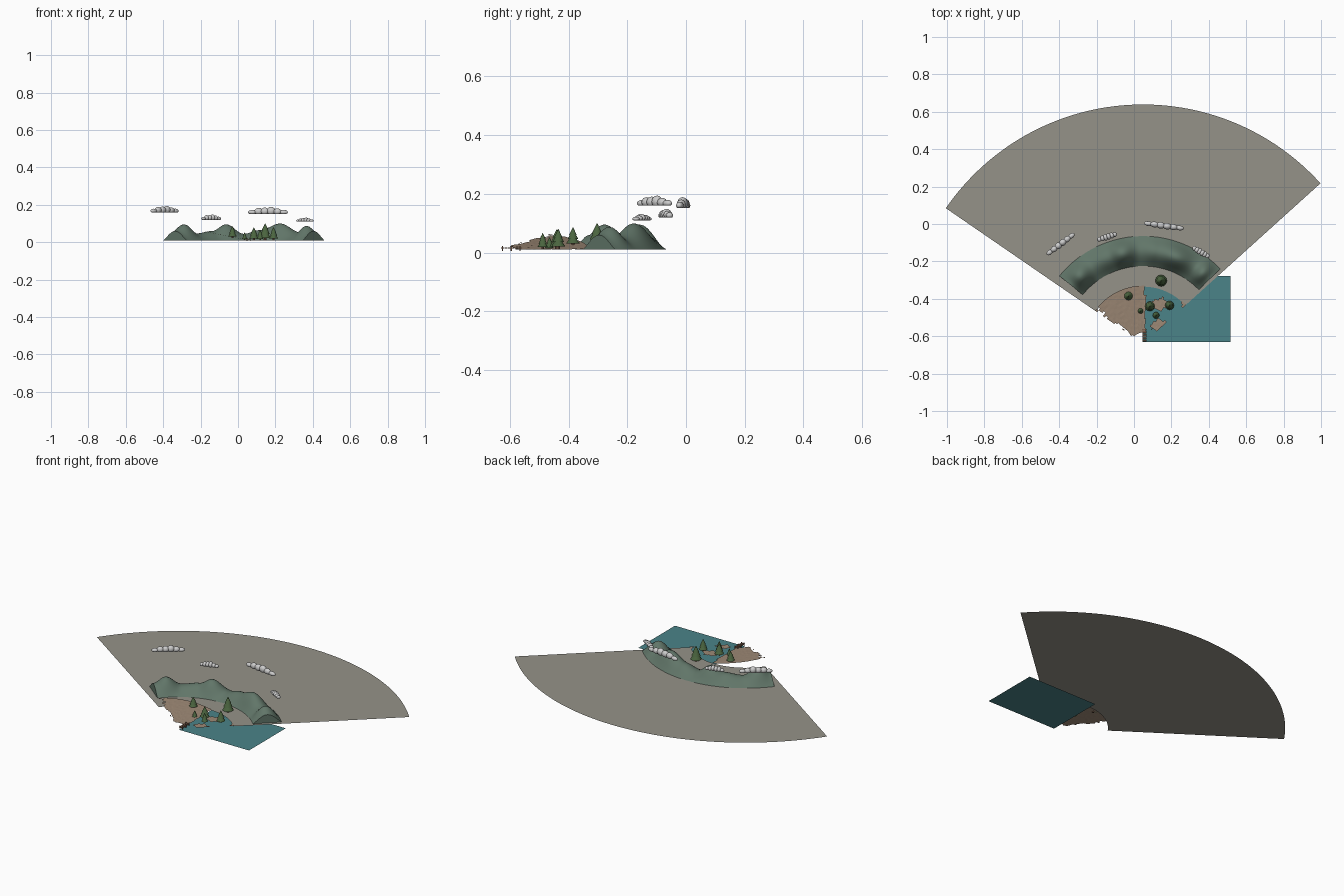
import bpy, bmesh, math, random
from mathutils import Matrix, Vector

if "Cube" in bpy.data.objects:
    bpy.data.objects.remove(bpy.data.objects["Cube"])
random.seed(4)

CX, CY = 0.048, -0.64          # shared centre of the fan layout
A0, A1 = 145.5, 42.1           # left and right edges of the fan, degrees

def material(name, rgb):
    m = bpy.data.materials.new(name)
    m.diffuse_color = (*rgb, 1)
    m.use_nodes = True
    m.node_tree.nodes["Principled BSDF"].inputs["Base Color"].default_value = m.diffuse_color
    return m

GROUND = material("ground_grey", (0.30, 0.29, 0.25))
WATER = material("water_teal", (0.07, 0.23, 0.25))
SAND = material("sand_tan", (0.34, 0.25, 0.18))
HILL = material("hill_green", (0.12, 0.18, 0.14))
LEAF = material("leaf_green", (0.07, 0.13, 0.05))
WOOD = material("wood_brown", (0.20, 0.11, 0.07))
CLOUD = material("cloud_white", (0.75, 0.75, 0.75))

def finish(bm, name, mat, smooth=False):
    me = bpy.data.meshes.new(name)
    bm.to_mesh(me)
    bm.free()
    me.materials.append(mat)
    for p in me.polygons:
        p.use_smooth = smooth
    ob = bpy.data.objects.new(name, me)
    bpy.context.collection.objects.link(ob)
    if smooth:
        bpy.ops.object.select_all(action='DESELECT')
        ob.select_set(True)
        bpy.context.view_layer.objects.active = ob
        bpy.ops.object.shade_smooth_by_angle(angle=math.radians(50))
    return ob

def polar(r, deg, z):
    a = math.radians(deg)
    return (CX + r * math.cos(a), CY + r * math.sin(a), z)

def sector(name, mat, radii, a0, a1, n, height, keep=lambda x, y, i, j: True,
           smooth=False, caps=False):
    """Grid in polar coordinates; height(angle, t) gives z."""
    bm = bmesh.new()
    rows, m = [], len(radii) - 1
    for i in range(n + 1):
        a = a0 + (a1 - a0) * i / n
        row = []
        for j, r in enumerate(radii):
            x, y, _ = polar(r, a, 0)
            row.append(bm.verts.new((x, y, height(a, j / m, x))))
        rows.append(row)
    for i in range(n):
        for j in range(m):
            q = (rows[i][j], rows[i + 1][j], rows[i + 1][j + 1], rows[i][j + 1])
            c = sum((v.co for v in q), Vector()) / 4
            if keep(c.x, c.y, i, j):
                bm.faces.new(q[::-1] if a1 > a0 else q).normal_flip()
    if caps:
        bm.faces.new(rows[0])
        bm.faces.new(rows[-1][::-1])
        for i in range(n):
            bm.faces.new((rows[i][0], rows[i][m], rows[i + 1][m], rows[i + 1][0]))
        bmesh.ops.recalc_face_normals(bm, faces=bm.faces)
    else:
        for f in bm.faces:
            f.normal_update()
            if f.normal.z < 0:
                f.normal_flip()
    bmesh.ops.delete(bm, geom=[v for v in bm.verts if not v.link_faces], context='VERTS')
    return finish(bm, name, mat, smooth)

# Flat fan of distant ground
sector("ground_fan", GROUND, [0.305, 0.6, 0.95, 1.279], A0, A1, 64, lambda a, t, x: 0.008)

# Flat water sheet
bm = bmesh.new()
bm.faces.new([bm.verts.new(p) for p in
              ((0.045, -0.63, 0), (0.515, -0.63, 0), (0.515, -0.278, 0), (0.045, -0.278, 0))])
finish(bm, "water", WATER)

# Beach, rising to the left and breaking up into patches over the water
def beach_z(a, t, x):
    return 0.011 + max(0.0, 0.05 - x) * 0.2 + random.uniform(0, 0.001)

def beach_keep(x, y, i, j):
    if i < 2:
        return random.random() > 0.5
    if x < 0.06:
        return True
    wave = math.sin(38 * x + 9) + math.sin(55 * y)
    return x < 0.27 and wave + random.uniform(-0.3, 0.3) > 0.75

sector("beach", SAND, [0.06 + 0.25 * k / 20 for k in range(21)], A0, A1, 40,
       beach_z, beach_keep)

# Mountain ridge: bell section swept along an arc with varying height
KEYS = [(141, .05), (133, .086), (123, .037), (112, .05), (103, .086), (92, .035),
        (82, .055), (69, .09), (56, .045), (50, .078), (44, .05)]

def ridge_height(a):
    for (p, hp), (q, hq) in zip(KEYS, KEYS[1:]):
        if a >= q - 1e-6:
            t = (p - a) / (p - q)
            return hp + (hq - hp) * (0.5 - 0.5 * math.cos(math.pi * t))
    return KEYS[-1][1]

sector("mountain_ridge", HILL, [0.415 + 0.16 * k / 12 for k in range(13)], 141, 44, 90,
       lambda a, t, x: 0.01 + ridge_height(a) * math.sin(math.pi * t) ** 1.2,
       smooth=True, caps=True)

# Pine trees: trunk plus three overlapping cones
def cone(bm, x, y, z, r1, r2, h, seg):
    bmesh.ops.create_cone(bm, cap_ends=True, segments=seg, radius1=r1, radius2=r2, depth=h,
                          matrix=Matrix.Translation((x, y, z + h / 2)))

TREES = [(-0.03, -0.385, 0.022, 0.085, 0.023), (0.035, -0.465, 0.01, 0.052, 0.014),
         (0.085, -0.44, 0.01, 0.078, 0.026), (0.145, -0.303, 0.01, 0.10, 0.031),
         (0.19, -0.435, 0.01, 0.08, 0.024), (0.118, -0.488, 0.01, 0.066, 0.018)]
for k, (x, y, z0, z1, r) in enumerate(TREES):
    h = z1 - z0
    bm = bmesh.new()
    cone(bm, x, y, z0, r * 0.25, r * 0.2, h * 0.3, 8)
    finish(bm, f"tree_trunk_{k}", WOOD)
    bm = bmesh.new()
    for s, b in ((1, 0.15), (0.8, 0.38), (0.58, 0.6)):
        cone(bm, x, y, z0 + h * b, r * s, r * s * 0.25 if b < 0.5 else 0.001, h * 0.4, 12)
    finish(bm, f"tree_leaves_{k}", LEAF, True)

# Clouds: rows of flattened balls with flat undersides
CLOUDS = [((-0.455, -0.155), (-0.33, -0.06), 0.16, 0.195), ((-0.188, -0.083), (-0.1, -0.055), 0.12, 0.15),
          ((0.07, 0.003), (0.25, -0.022), 0.152, 0.19), ((0.32, -0.128), (0.395, -0.172), 0.11, 0.132)]
for k, (p, q, z0, z1) in enumerate(CLOUDS):
    bm = bmesh.new()
    p, q = Vector(p), Vector(q)
    d = q - p
    rot = Matrix.Rotation(math.atan2(d.y, d.x), 4, 'Z')
    for i in range(6):
        t = (i + 0.2) / 5.4
        c = p + d * t
        top = (z1 - z0) * (0.5 + 0.5 * math.sin(math.pi * t) * (1 if i % 2 else 0.8))
        bmesh.ops.create_uvsphere(
            bm, u_segments=14, v_segments=8, radius=1,
            matrix=Matrix.Translation((c.x, c.y, z0 + top * 0.4)) @ rot @
            Matrix.Diagonal((d.length * 0.13, 0.012 + 0.006 * math.sin(math.pi * t), top * 0.6, 1)))
    for v in bm.verts:
        v.co.z = max(v.co.z, z0)
    finish(bm, f"cloud_{k}", CLOUD, True)

# Small dock at the shore: deck planks on posts
def box(bm, x, y, z, sx, sy, sz):
    bmesh.ops.create_cube(bm, size=1, matrix=Matrix.Translation((x, y, z)) @
                          Matrix.Diagonal((sx, sy, sz, 1)))

bm = bmesh.new()
for k in range(6):
    box(bm, 0.057, -0.625 + 0.012 * k, 0.016, 0.022, 0.009, 0.004)
for x in (0.048, 0.066):
    for y in (-0.625, -0.595, -0.565):
        box(bm, x, y, 0.0145, 0.004, 0.004, 0.017)
finish(bm, "dock", WOOD)
